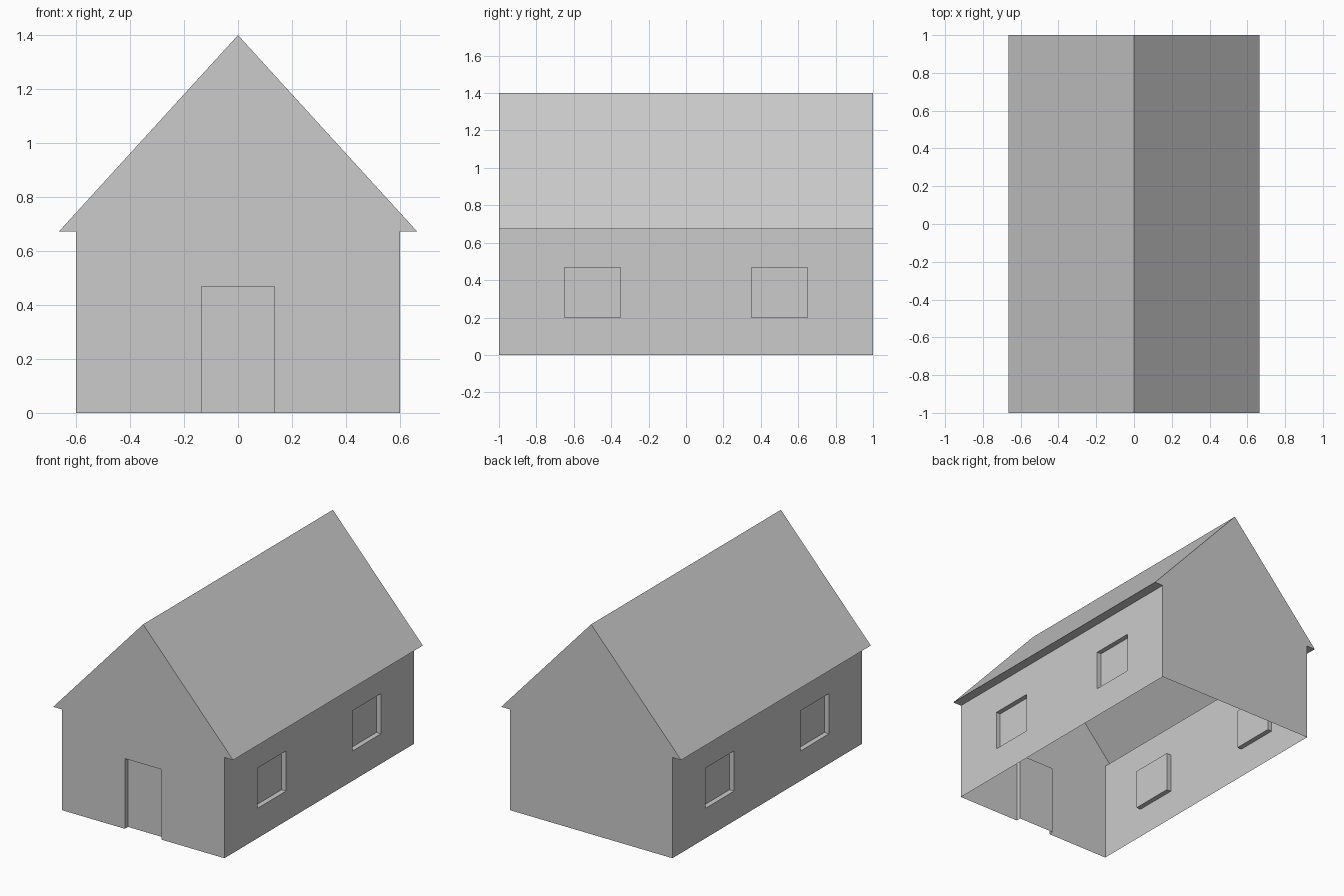
import bpy
import bmesh
from mathutils import Vector

if "Cube" in bpy.data.objects:
    bpy.data.objects.remove(bpy.data.objects["Cube"])

HALF_LENGTH = 1.0
WALL_X = 0.6
EAVE_X, EAVE_Z = 0.664, 0.672
RIDGE_Z = 1.4
DOOR_X, HEAD_Z = 0.135, 0.468
SILL_Z = 0.2
RECESS = 0.033

grey = bpy.data.materials.new("plain grey")
grey.diffuse_color = (0.6, 0.6, 0.6, 1)
grey.use_nodes = True
grey.node_tree.nodes["Principled BSDF"].inputs["Base Color"].default_value = grey.diffuse_color

# House shell: gabled profile with eaves, pulled along the length
bm = bmesh.new()
half = [(WALL_X, 0), (WALL_X, EAVE_Z), (EAVE_X, EAVE_Z)]
profile = half + [(0, RIDGE_Z)] + [(-x, z) for x, z in reversed(half)]
front = bm.faces.new([bm.verts.new((x, -HALF_LENGTH, z)) for x, z in profile])
ext = bmesh.ops.extrude_face_region(bm, geom=[front], use_keep_orig=True)
bmesh.ops.translate(bm, vec=(0, 2 * HALF_LENGTH, 0),
                    verts=[g for g in ext["geom"] if isinstance(g, bmesh.types.BMVert)])
bmesh.ops.recalc_face_normals(bm, faces=bm.faces)
bm.normal_update()

# Open underside
floor = [f for f in bm.faces if f.calc_center_median().z < 0.001]
bmesh.ops.delete(bm, geom=floor, context='FACES_ONLY')


def wall_faces(direction):
    return [f for f in bm.faces if f.normal.dot(direction) > 0.99]


def cut(direction, point, axis):
    """Slice only the wall that faces the given direction."""
    faces = wall_faces(direction)
    edges = {e for f in faces for e in f.edges}
    verts = {v for f in faces for v in f.verts}
    bmesh.ops.bisect_plane(bm, geom=list(verts) + list(edges) + faces,
                           plane_co=point, plane_no=axis)
    bm.normal_update()


def recess(direction, inside):
    """Push the panels that pass the test into the wall."""
    panels = [f for f in wall_faces(direction) if inside(f.calc_center_bounds())]
    res = bmesh.ops.extrude_discrete_faces(bm, faces=panels)
    verts = {v for f in res["faces"] for v in f.verts}
    bmesh.ops.translate(bm, verts=list(verts), vec=-direction * RECESS)
    bm.normal_update()


# Two windows in each side wall
for side in (-1, 1):
    out = Vector((side, 0, 0))
    for z in (SILL_Z, HEAD_Z):
        cut(out, (0, 0, z), (0, 0, 1))
    for y in (-0.65, -0.35, 0.35, 0.65):
        cut(out, (0, y, 0), (0, 1, 0))
    recess(out, lambda c: 0.35 < abs(c.y) < 0.65 and SILL_Z < c.z < HEAD_Z)

# Door in the front wall
out = Vector((0, -1, 0))
cut(out, (0, 0, HEAD_Z), (0, 0, 1))
for x in (-DOOR_X, DOOR_X):
    cut(out, (x, 0, 0), (1, 0, 0))
recess(out, lambda c: abs(c.x) < 0.1 and c.z < HEAD_Z)

# Keep the doorway open underneath
step = [f for f in bm.faces if all(v.co.z < 0.001 for v in f.verts)]
bmesh.ops.delete(bm, geom=step, context='FACES_ONLY')

mesh = bpy.data.meshes.new("house_shell")
bm.to_mesh(mesh)
bm.free()
mesh.materials.append(grey)
house = bpy.data.objects.new("house_shell", mesh)
bpy.context.collection.objects.link(house)
